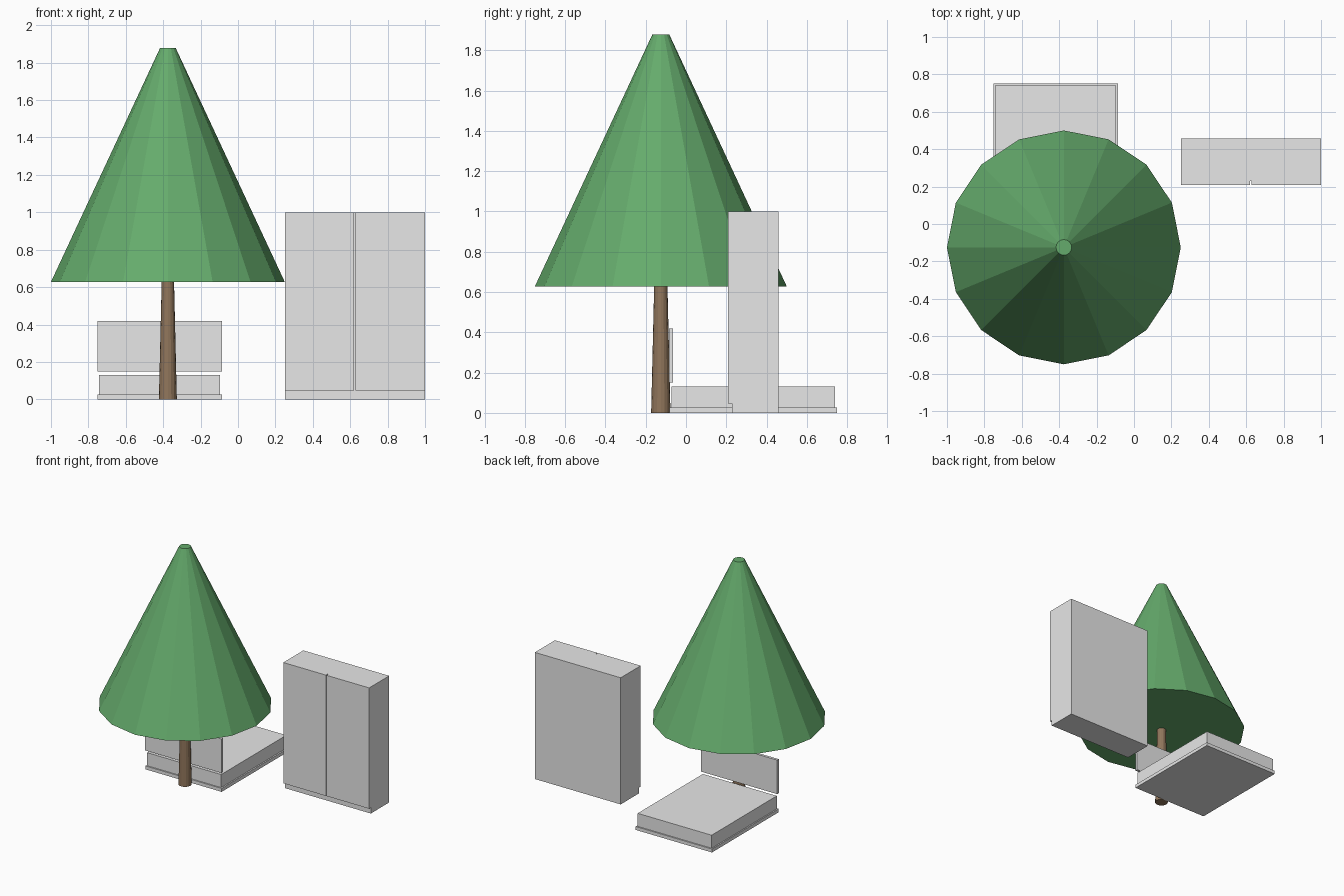
import bpy

cube = bpy.data.objects.get("Cube")
if cube:
    bpy.data.objects.remove(cube, do_unlink=True)


def material(name, colour):
    mat = bpy.data.materials.new(name)
    mat.use_nodes = True
    mat.diffuse_color = (*colour, 1)
    shader = next(n for n in mat.node_tree.nodes if n.type == 'BSDF_PRINCIPLED')
    shader.inputs["Base Color"].default_value = (*colour, 1)
    return mat


grey = material("light grey", (0.8, 0.8, 0.8))
green = material("leaf green", (0.13, 0.41, 0.15))
brown = material("bark brown", (0.28, 0.18, 0.105))


def box(name, xs, ys, zs):
    """Box spanning the given ranges on each axis."""
    spans = (xs, ys, zs)
    bpy.ops.mesh.primitive_cube_add(size=1, location=[sum(s) / 2 for s in spans])
    obj = bpy.context.object
    obj.name = name
    obj.scale = [s[1] - s[0] for s in spans]
    bpy.ops.object.transform_apply(location=False, rotation=False, scale=True)
    obj.data.materials.append(grey)


def tapered(name, r_bottom, r_top, z0, z1, mat):
    """Flat-sided tapered column on the tree axis."""
    bpy.ops.mesh.primitive_cone_add(vertices=16, radius1=r_bottom, radius2=r_top,
                                    depth=z1 - z0, location=(-0.375, -0.125, (z0 + z1) / 2))
    obj = bpy.context.object
    obj.name = name
    obj.data.materials.append(mat)


# Tree
tapered("trunk", 0.048, 0.033, 0, 0.63, brown)
tapered("foliage", 0.625, 0.042, 0.628, 1.878, green)

# Bed: base, mattress and raised headboard
box("bed_base", (-0.752, -0.085), (-0.083, 0.75), (0, 0.027))
box("mattress", (-0.742, -0.096), (-0.073, 0.74), (0.027, 0.13))
box("headboard", (-0.752, -0.085), (-0.085, -0.064), (0.15, 0.418))

# Wardrobe: carcass reaching the floor, with two doors above the plinth
box("wardrobe_body", (0.25, 1.0), (0.229, 0.458), (0, 1.0))
centre, half_gap = 0.625, 0.004
box("right_door", (0.25, centre - half_gap), (0.208, 0.229), (0.046, 1.0))
box("left_door", (centre + half_gap, 1.0), (0.208, 0.229), (0.046, 1.0))
